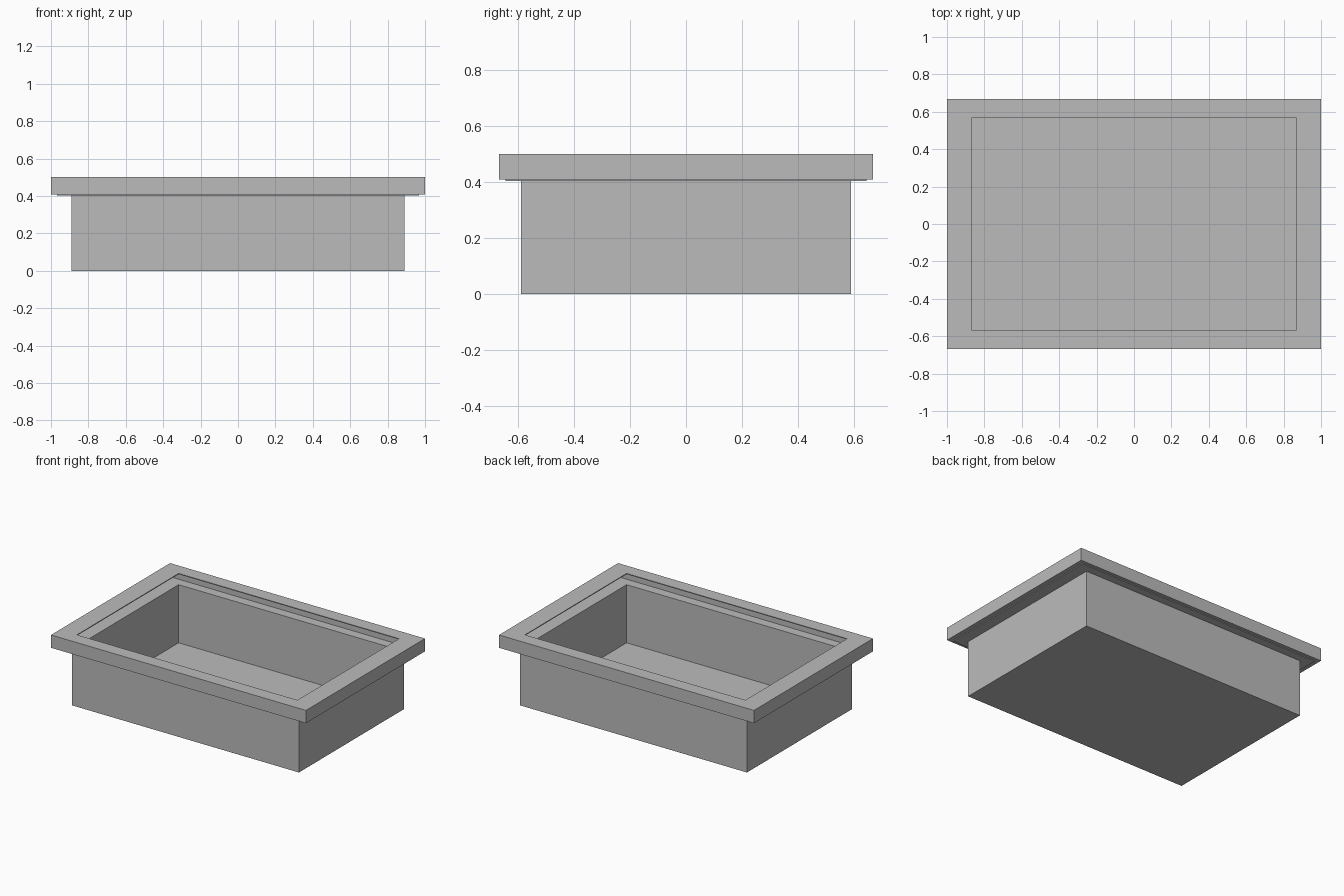
import bpy
import bmesh

cube = bpy.data.objects.get("Cube")
if cube:
    bpy.data.objects.remove(cube, do_unlink=True)

# Single plain grey
grey = bpy.data.materials.new("plain grey")
grey.use_nodes = True
colour = (0.5, 0.5, 0.5, 1)
grey.diffuse_color = colour
grey.node_tree.nodes["Principled BSDF"].inputs["Base Color"].default_value = colour

# Half sizes (x, y) of each rectangular outline
OPENING = (0.865, 0.57)
TUB = (0.89, 0.588)
STEP = (0.968, 0.645)
CHANNEL = (0.963, 0.638)
RIM = (1.0, 0.667)


def stacked_rectangles(name, sections, closed):
    """Bridge rectangular sections; close into a ring or cap both ends."""
    bm = bmesh.new()
    rings = []
    for (hx, hy), z in sections:
        rings.append([bm.verts.new((sx * hx, sy * hy, z))
                      for sx, sy in ((-1, -1), (1, -1), (1, 1), (-1, 1))])
    pairs = list(zip(rings, rings[1:]))
    if closed:
        pairs.append((rings[-1], rings[0]))
    else:
        bm.faces.new(rings[0])
        bm.faces.new(rings[-1])
    for a, b in pairs:
        for i in range(4):
            j = (i + 1) % 4
            bm.faces.new((a[i], a[j], b[j], b[i]))
    bmesh.ops.recalc_face_normals(bm, faces=bm.faces)
    mesh = bpy.data.meshes.new(name)
    bm.to_mesh(mesh)
    bm.free()
    mesh.materials.append(grey)
    obj = bpy.data.objects.new(name, mesh)
    bpy.context.collection.objects.link(obj)
    return obj


# Open tub: outside, wall top, inside, floor
stacked_rectangles("tub", [
    (TUB, 0), (TUB, 0.403), (OPENING, 0.403), (OPENING, 0.008)], False)

# Hollow rim: overhanging top, outer wall, stepped underside, inner channel
stacked_rectangles("rim", [
    (OPENING, 0.5), (RIM, 0.5), (RIM, 0.409), (STEP, 0.409),
    (STEP, 0.403), (OPENING, 0.403), (OPENING, 0.42),
    (CHANNEL, 0.42), (CHANNEL, 0.494), (OPENING, 0.494)], True)
